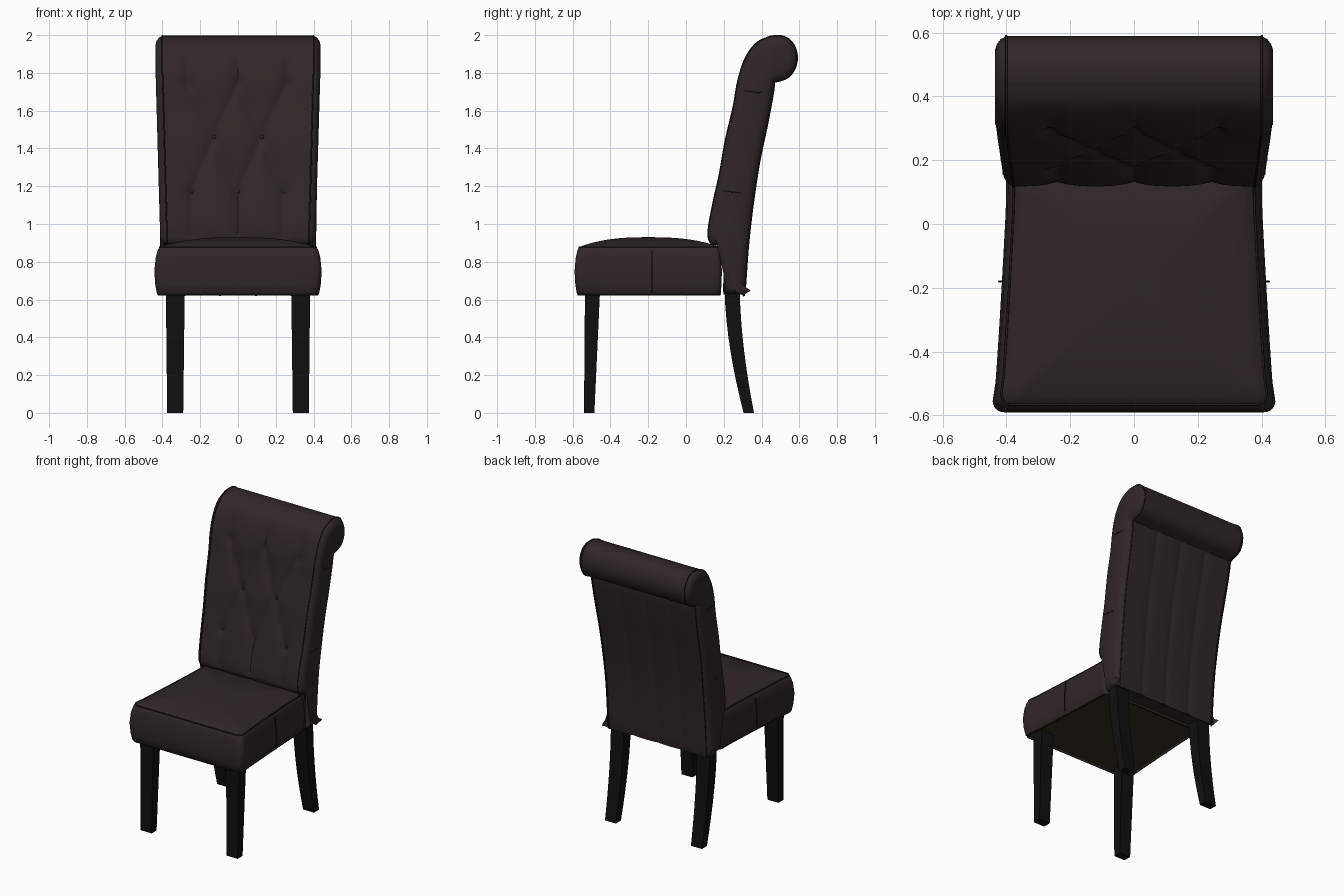
import bpy, bmesh, math
from mathutils import Vector

cube = bpy.data.objects.get("Cube")
if cube:
    bpy.data.objects.remove(cube, do_unlink=True)


def material(name, rgb, rough=0.6):
    m = bpy.data.materials.new(name)
    m.use_nodes = True
    m.diffuse_color = (*rgb, 1)
    bsdf = m.node_tree.nodes["Principled BSDF"]
    bsdf.inputs["Base Color"].default_value = (*rgb, 1)
    bsdf.inputs["Roughness"].default_value = rough
    return m


LEATHER = material("dark brown leather", (0.030, 0.020, 0.020))
SEAM = material("dark seam", (0.015, 0.010, 0.010))
WOOD = material("black wood", (0.005, 0.005, 0.005))
LINING = material("olive lining", (0.040, 0.031, 0.017))


def finish(name, bm, mats, angle=40):
    bmesh.ops.recalc_face_normals(bm, faces=bm.faces)
    mesh = bpy.data.meshes.new(name)
    bm.to_mesh(mesh)
    bm.free()
    for m in mats:
        mesh.materials.append(m)
    ob = bpy.data.objects.new(name, mesh)
    bpy.context.collection.objects.link(ob)
    bpy.ops.object.select_all(action='DESELECT')
    ob.select_set(True)
    bpy.context.view_layer.objects.active = ob
    bpy.ops.object.shade_smooth_by_angle(angle=math.radians(angle))
    return ob


def loft(rings):
    """Skin closed rings of equal length and cap both ends."""
    bm = bmesh.new()
    rows = [[bm.verts.new(p) for p in ring] for ring in rings]
    n = len(rows[0])
    for a, b in zip(rows, rows[1:]):
        for i in range(n):
            j = (i + 1) % n
            bm.faces.new((a[i], a[j], b[j], b[i]))
    bm.faces.new(rows[0])
    last = bm.faces.new(rows[-1])
    return bm, last


def tube(name, points, radius, closed=False):
    cu = bpy.data.curves.new(name, 'CURVE')
    cu.dimensions = '3D'
    cu.bevel_depth = radius
    cu.bevel_resolution = 1
    sp = cu.splines.new('POLY')
    sp.points.add(len(points) - 1)
    for p, co in zip(sp.points, points):
        p.co = (*co, 1)
    sp.use_cyclic_u = closed
    cu.materials.append(SEAM)
    ob = bpy.data.objects.new(name, cu)
    bpy.context.collection.objects.link(ob)


def smooth_path(pts, steps):
    """Catmull-Rom through open control points."""
    out = []
    pts = [Vector(p) for p in pts]
    for i in range(len(pts) - 1):
        a, b, c, d = pts[max(i - 1, 0)], pts[i], pts[i + 1], pts[min(i + 2, len(pts) - 1)]
        for s in range(steps):
            t = s / steps
            out.append(0.5 * (2 * b + (c - a) * t + (2 * a - 5 * b + 4 * c - d) * t * t
                              + (3 * b - a - 3 * c + d) * t ** 3))
    return out + [pts[-1]]


# Backrest side profile (y, z): front face, scroll, rear face
front = smooth_path([(.20, .63), (.195, .86), (.13, .90), (.118, .97), (.145, 1.12), (.178, 1.27),
                     (.21, 1.45), (.25, 1.62), (.275, 1.76), (.315, 1.88), (.375, 1.96), (.45, 1.995)], 6)
scroll = smooth_path([(.45, 1.995), (.51, 1.995), (.56, 1.965), (.588, 1.90), (.58, 1.83),
                      (.54, 1.775), (.468, 1.75)], 4)[1:]
rear = smooth_path([(.468, 1.75), (.462, 1.69), (.43, 1.52), (.39, 1.33), (.355, 1.1),
                    (.33, .88), (.312, .64), (.30, .63)], 4)[1:]
profile = front + scroll + rear
N = len(profile)
normals = []
for i in range(N):
    d = profile[(i + 1) % N] - profile[i - 1]
    normals.append(Vector((-d.y, d.x)).normalized())

# Tufting: buttons joined by diamond creases and vertical folds
rows = [(1.75, (-.265, 0, .265)), (1.46, (-.13, .13)), (1.17, (-.255, 0, .255))]
buttons = [Vector((x, z)) for z, xs in rows for x in xs]
creases = [(a, b) for a in buttons for b in buttons
           if 0.2 < a.y - b.y < 0.4 and abs(a.x - b.x) < 0.2]
creases += [(b, Vector((b.x, .86))) for b in buttons if b.y < 1.2]
creases += [(b, Vector((b.x, 1.86))) for b in buttons if b.y > 1.7]


def seg_dist(p, a, b):
    t = max(0, min(1, (p - a).dot(b - a) / (b - a).length_squared))
    return (p - a - (b - a) * t).length


def tuft(x, z):
    p = Vector((x, z))
    line = min(seg_dist(p, a, b) for a, b in creases)
    knob = min((p - b).length for b in buttons)
    fade = max(0, min(1, (z - .88) / .06))
    return fade * (0.020 * math.exp(-line / .035) + 0.014 * math.exp(-(knob / .03) ** 2))


def width(z):
    return 0.945 + 0.055 * max(0, min(1, (z - 1.0) / 0.8))


def back_ring(x, inset):
    ring = []
    for i, (p, n) in enumerate(zip(profile, normals)):
        depth = inset
        if inset == 0 and i < len(front):
            depth = tuft(x, p.y)
        elif inset == 0 and i >= len(front) + len(scroll):
            depth = 0.008 * math.exp(-min(abs(x), abs(abs(x) - .2)) / .025)
        q = p - n * depth
        ring.append((x * width(p.y), q.x, q.y))
    return ring


ends = [(.436, .045), (.430, .026), (.418, .010), (.405, .003)]
COLS = 64
stations = [(-x, i) for x, i in ends]
stations += [(-.395 + .79 * k / COLS, 0) for k in range(COLS + 1)]
stations += [(x, i) for x, i in reversed(ends)]
bm, _ = loft([back_ring(x, i) for x, i in stations])
finish("backrest", bm, [LEATHER], 50)

# Piping and short side seams on the backrest
for side, label in ((1, "left"), (-1, "right")):
    edge = [(side * .400 * width(p.y), p.x, p.y) for p in profile]
    tube(label + "_back_piping", edge, .004, True)
    for z, y in ((1.17, .20), (1.70, .31)):
        tube(label + "_back_side_seam",
             [(side * .435 * width(z), y, z + .005), (side * .435 * width(z), y + .09, z - .005)], .003)

# Tuft buttons
for b in buttons:
    i = min(range(len(front)), key=lambda k: abs(profile[k].y - b.y))
    bm = bmesh.new()
    bmesh.ops.create_uvsphere(bm, u_segments=12, v_segments=6, radius=.011)
    bmesh.ops.scale(bm, vec=(1, .5, 1), verts=bm.verts)
    bmesh.ops.translate(bm, vec=(b.x * width(b.y), profile[i].x + .032, b.y), verts=bm.verts)
    finish("tuft_button", bm, [LEATHER])


# Seat outline, counter-clockwise, tapering to the rear with rounded corners
def seat_outline(inset, radius=.035):
    y0, y1 = -.59 + inset, .19 - inset * .5
    pts = []

    def half(y):
        return .443 - inset - .042 * min(1, max(0, (y + .59) / .65)) ** .8
    corners = [(1, y0, -90), (1, y1, 0), (-1, y1, 90), (-1, y0, 180)]
    for c, (s, y, start) in enumerate(corners):
        cx, cy = s * (half(y) - radius), y + (radius if y < 0 else -radius)
        for k in range(7):
            a = math.radians(start + 15 * k)
            pts.append((cx + radius * math.cos(a), cy + radius * math.sin(a)))
        # intermediate points along each edge
        for k in range(1, 12):
            t = k / 12
            if c in (0, 2):
                yy = y0 + radius + (y1 - y0 - 2 * radius) * (t if c == 0 else 1 - t)
                pts.append((s * half(yy), yy))
            else:
                xx = (half(y) - radius) * (1 - 2 * t)
                pts.append((xx if c == 1 else -xx, y))
    return pts


seat_rings = []
for z, inset in ((.622, .022), (.632, .012), (.68, .004), (.75, 0), (.82, .006), (.86, .015), (.878, .024)):
    seat_rings.append([(x, y, z) for x, y in seat_outline(inset)])
rim = seat_outline(.028)
for k in range(1, 13):
    s = 1 - (k / 12.5)
    ring = []
    for x, y in rim:
        px, py = x * s, -.2 + (y + .2) * s
        crown = (1 - s ** 2.6) * .05
        ring.append((px, py, .880 + crown))
    seat_rings.append(ring)
bm, _ = loft(seat_rings)
# recessed lining below the seat
bottom = min(bm.faces, key=lambda f: f.calc_center_median().z if len(f.verts) > 4 else 9)
bmesh.ops.inset_region(bm, faces=[bottom], thickness=.055)
for v in bottom.verts:
    v.co.z += .015
bottom.material_index = 1
finish("seat", bm, [LEATHER, LINING], 45)
tube("seat_top_piping", [(x, y, .878) for x, y in seat_outline(.024)], .004, True)
tube("seat_bottom_piping", [(x, y, .626) for x, y in seat_outline(.018)], .004, True)
for side in (1, -1):
    tube("seat_side_seam", [(side * .421, -.18, .64), (side * .4235, -.18, .75), (side * .412, -.18, .86)], .003)


# Legs: square sections (z, y_front, y_back, x_inner, x_outer)
def leg(name, side, sections):
    rings = [[(side * a, f, z), (side * b, f, z), (side * b, r, z), (side * a, r, z)]
             for z, f, r, a, b in sections]
    bm, _ = loft(rings)
    finish(name, bm, [WOOD], 30)


front_leg = [(0, -.54, -.485, .29, .375), (.65, -.535, -.455, .282, .382)]
rear_leg = []
for k in range(9):
    t = k / 8
    bend = (1 - t) ** 1.7
    rear_leg.append((.65 * t, .205 + .10 * bend, .285 + .075 * bend, .29 - .008 * t, .375 + .007 * t))
for side, label in ((1, "left"), (-1, "right")):
    leg(label + "_front_leg", side, front_leg)
    leg(label + "_rear_leg", side, rear_leg)
